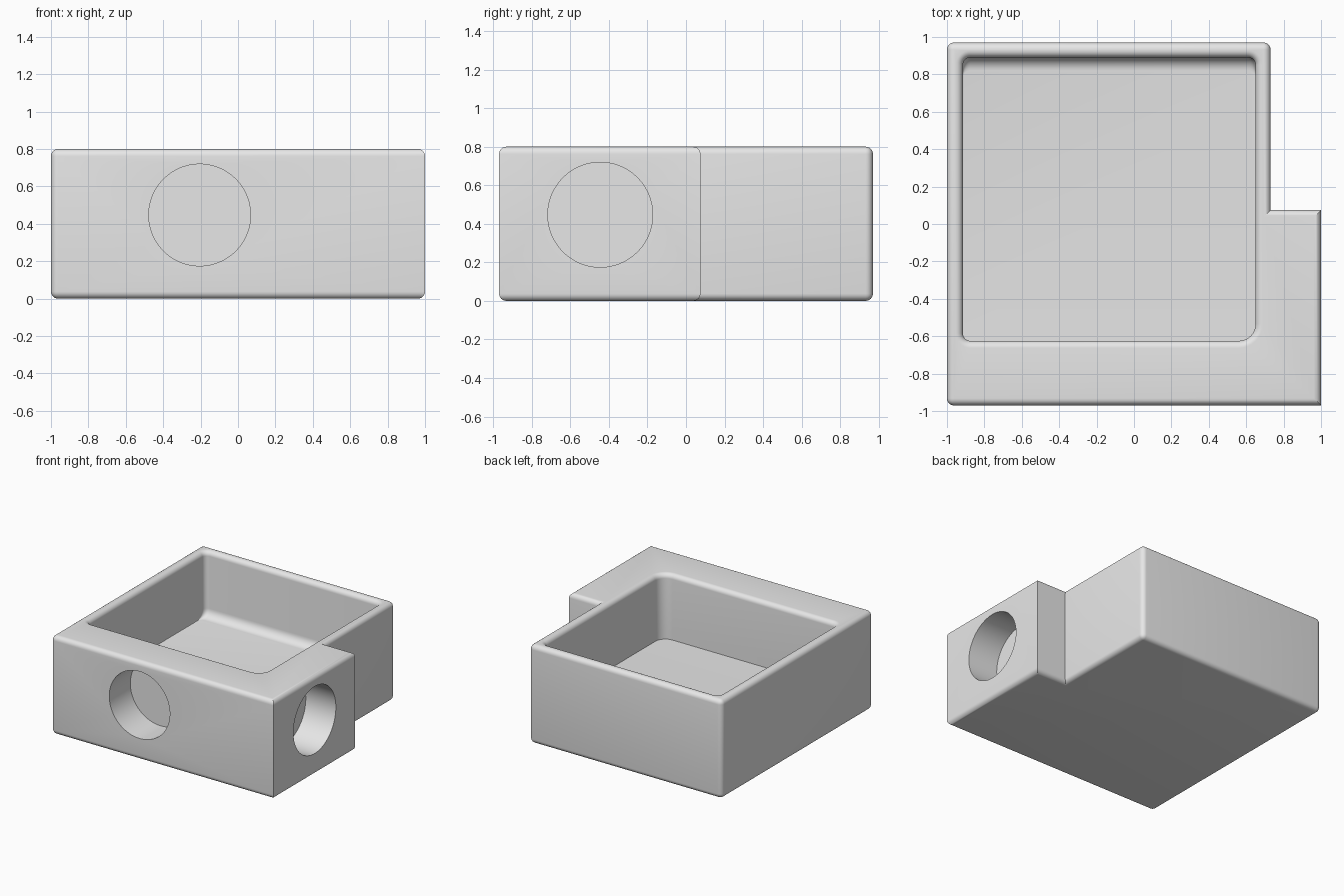
import bpy
import bmesh
from math import sin, cos, pi, radians

cube = bpy.data.objects.get("Cube")
if cube:
    bpy.data.objects.remove(cube, do_unlink=True)

HEIGHT, FLOOR = 0.8, 0.27
ROUND, FILLET = 0.038, 0.07
STEPS = 8

grey = bpy.data.materials.new("plain grey")
grey.use_nodes = True
COLOUR = (0.8, 0.8, 0.8, 1)
grey.diffuse_color = COLOUR
grey.node_tree.nodes["Principled BSDF"].inputs["Base Color"].default_value = COLOUR


def finish(name, bm):
    bmesh.ops.recalc_face_normals(bm, faces=bm.faces)
    mesh = bpy.data.meshes.new(name)
    bm.to_mesh(mesh)
    bm.free()
    mesh.materials.append(grey)
    obj = bpy.data.objects.new(name, mesh)
    bpy.context.collection.objects.link(obj)
    return obj


def loft(name, rings):
    """Closed solid through a stack of rings with equal point counts."""
    bm = bmesh.new()
    loops = [[bm.verts.new(p) for p in ring] for ring in rings]
    for a, b in zip(loops, loops[1:]):
        for i in range(len(a)):
            j = (i + 1) % len(a)
            bm.faces.new((a[i], a[j], b[j], b[i]))
    bm.faces.new(loops[0])
    bm.faces.new(loops[-1])
    return finish(name, bm)


def cavity_ring(z, grow=0.0, back_in=0.0):
    """Rounded rectangle with a larger radius at the front left corner."""
    x0, x1, y0, y1 = -0.915 - grow, 0.65 + grow, -0.625 - grow, 0.89 + grow - back_in
    small, large = 0.04 + grow, 0.09 + grow
    corners = [(x1 - small, y1 - small, small), (x0 + small, y1 - small, small),
               (x0 + small, y0 + small, small), (x1 - large, y0 + large, large)]
    points = []
    for quarter, (cx, cy, r) in enumerate(corners):
        for k in range(STEPS + 1):
            t = (quarter + k / STEPS) * pi / 2
            points.append((cx + r * cos(t), cy + r * sin(t), z))
    return points


# Body: stepped block with rounded edges, except the uprights around the side step
bm = bmesh.new()
outline = [(-1, -0.97), (1, -0.97), (1, 0.075), (0.73, 0.075), (0.73, 0.97), (-1, 0.97)]
base = bm.faces.new([bm.verts.new((x, y, 0)) for x, y in outline])
up = bmesh.ops.extrude_face_region(bm, geom=[base])["geom"]
bmesh.ops.translate(bm, vec=(0, 0, HEIGHT),
                    verts=[g for g in up if isinstance(g, bmesh.types.BMVert)])
bmesh.ops.recalc_face_normals(bm, faces=bm.faces)


def stays_sharp(edge):
    a, b = (v.co for v in edge.verts)
    inner = abs(a.x - 0.73) < 0.01 and a.y < 0.5
    return abs(a.z - b.z) > 0.1 and (a.x > 0.9 or inner)


bmesh.ops.bevel(bm, geom=[e for e in bm.edges if not stays_sharp(e)], offset=ROUND,
                offset_type='OFFSET', segments=6, profile=0.5, affect='EDGES')
body = finish("body", bm)

# Cavity cutter: fillet along the back of the floor, flared rounding at the rim
quarter_turn = [k / STEPS * pi / 2 for k in range(STEPS + 1)]
rings = [cavity_ring(FLOOR + FILLET * (1 - cos(t)), back_in=FILLET * (1 - sin(t)))
         for t in quarter_turn]
rings += [cavity_ring(HEIGHT - ROUND + ROUND * sin(t), grow=ROUND * (1 - cos(t)))
          for t in quarter_turn]
rings.append(cavity_ring(HEIGHT + 0.1, grow=ROUND))
cutters = [loft("cavity_cutter", rings)]


# Blind round holes in the front and in the left side
def hole_ring(axis, depth):
    ring = []
    for k in range(96):
        t = k * 2 * pi / 96
        a, z = 0.272 * cos(t), 0.447 + 0.272 * sin(t)
        ring.append((a - 0.205, depth, z) if axis == "y" else (depth, a - 0.445, z))
    return ring


cutters.append(loft("front_hole_cutter", [hole_ring("y", -1.1), hole_ring("y", -0.7)]))
cutters.append(loft("side_hole_cutter", [hole_ring("x", 1.1), hole_ring("x", 0.73)]))

bpy.context.view_layer.objects.active = body
for cutter in cutters:
    mod = body.modifiers.new(cutter.name, 'BOOLEAN')
    mod.object = cutter
    mod.operation = 'DIFFERENCE'
    mod.solver = 'EXACT'
    bpy.ops.object.modifier_apply(modifier=mod.name)
    bpy.data.objects.remove(cutter, do_unlink=True)

# Smooth the roundings, keep the real edges crisp
bpy.ops.object.select_all(action='DESELECT')
body.select_set(True)
bpy.ops.object.shade_smooth_by_angle(angle=radians(30))
